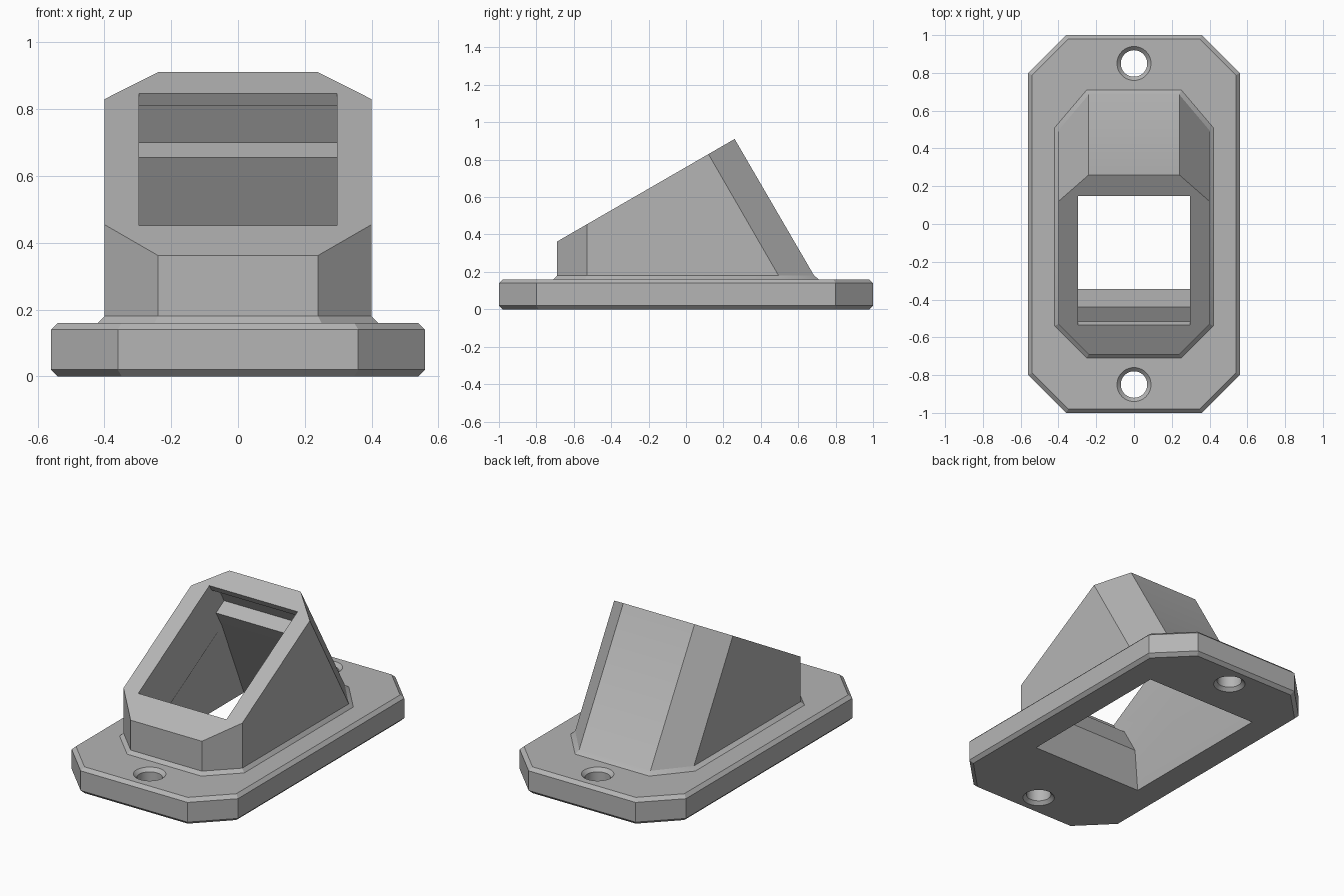
import bpy, bmesh, math
from mathutils import Vector

cube = bpy.data.objects.get("Cube")
if cube:
    bpy.data.objects.remove(cube, do_unlink=True)

grey = bpy.data.materials.new("light_grey")
grey.use_nodes = True
colour = (0.46, 0.46, 0.46, 1)
grey.diffuse_color = colour
grey.node_tree.nodes["Principled BSDF"].inputs["Base Color"].default_value = colour


def loft(name, rings):
    """Closed solid through a stack of rings with equal point counts."""
    bm = bmesh.new()
    loops = [[bm.verts.new(p) for p in ring] for ring in rings]
    for a, b in zip(loops, loops[1:]):
        for i in range(len(a)):
            j = (i + 1) % len(a)
            bm.faces.new((a[i], a[j], b[j], b[i]))
    bm.faces.new(loops[0])
    bm.faces.new(loops[-1])
    bmesh.ops.recalc_face_normals(bm, faces=bm.faces)
    mesh = bpy.data.meshes.new(name)
    bm.to_mesh(mesh)
    bm.free()
    mesh.materials.append(grey)
    obj = bpy.data.objects.new(name, mesh)
    bpy.context.collection.objects.link(obj)
    return obj


def combine(target, other, operation):
    """Apply a boolean and discard the helper."""
    bpy.context.view_layer.objects.active = target
    mod = target.modifiers.new("combine", "BOOLEAN")
    mod.operation = operation
    mod.solver = "EXACT"
    mod.object = other
    bpy.ops.object.modifier_apply(modifier=mod.name)
    bpy.data.objects.remove(other, do_unlink=True)


def mirrored(half):
    """Mirror a half outline across x, keeping loop order."""
    return half + [(-x, y) for x, y in reversed(half)]


def level(outline, z):
    return [(x, y, z) for x, y in outline]


def circle(r, y, z, n=48):
    return [(r * math.cos(t), y + r * math.sin(t), z)
            for t in (math.tau * i / n for i in range(n))]


# Base plate with clipped corners and chamfered rims
def plate_outline(d):
    w, l, c = 0.56 - d, 1 - d, 0.2 - 0.4 * d
    return mirrored([(w - c, -l), (w, c - l), (w, l - c), (w - c, l)])


c = 0.02
plate = loft("mounting_plate", [level(plate_outline(d), z) for d, z in
                               ((c, 0), (0, c), (0, 0.16 - c), (c, 0.16))])

# Angled tower with a small skirt at its foot
skirt = mirrored([(0.25, -0.71), (0.42, -0.54), (0.42, 0.51), (0.25, 0.71)])
foot = mirrored([(0.24, -0.69), (0.4, -0.53), (0.4, 0.495), (0.24, 0.685)])
head = mirrored([(0.24, -0.69), (0.4, -0.53), (0.4, 0.12), (0.24, 0.26)])
slope = math.tan(math.radians(30))
tower = loft("tower", [level(skirt, 0.1), level(skirt, 0.16), level(foot, 0.18),
                       [(x, y, 0.362 + (y + 0.69) * slope) for x, y in head]])
combine(plate, tower, "UNION")

# Socket coordinates: u runs up the slanted face, w goes into the body
origin = Vector((0, -0.535, 0.45))
u_dir = Vector((0, math.cos(math.radians(30)), 0.5))
w_dir = Vector((0, 0.5, -math.cos(math.radians(30))))
half = 0.297


def socket(x, u, w):
    return origin + u_dir * u + w_dir * w + Vector((x, 0, 0))


# Socket with a catch notch at both ends
profile = [(0, -0.1), (0, 0.04), (-0.05, 0.04), (-0.05, 0.12), (0.04, 0.12),
           (0.04, 0.33), (0.75, 0.33), (0.75, 0.196), (0.84, 0.196),
           (0.84, 0.04), (0.79, 0.04), (0.79, -0.1)]
hole = loft("socket_cutter", [[socket(x, u, w) for u, w in profile]
                              for x in (-half, half)])
combine(plate, hole, "DIFFERENCE")

# Flared cable space open at the underside
wide = mirrored([(0.38, -0.42), (0.38, 0.6)])
throat = [socket(x, u, 0.311) for x, u in
          ((half, 0.04), (half, 0.75), (-half, 0.75), (-half, 0.04))]
flare = loft("flare_cutter", [level(wide, -0.1), level(wide, 0), throat])
combine(plate, flare, "DIFFERENCE")

# Screw holes with countersunk rims
for y in (-0.85, 0.85):
    screw = loft("screw_cutter", [circle(r, y, z) for r, z in
                 ((0.09, -0.05), (0.09, 0), (0.07, 0.02),
                  (0.07, 0.14), (0.09, 0.16), (0.09, 0.2))])
    combine(plate, screw, "DIFFERENCE")

plate.name = "angled_socket_mount"
bpy.ops.object.select_all(action="DESELECT")
plate.select_set(True)
bpy.context.view_layer.objects.active = plate
bpy.ops.object.shade_smooth_by_angle(angle=math.radians(30))
